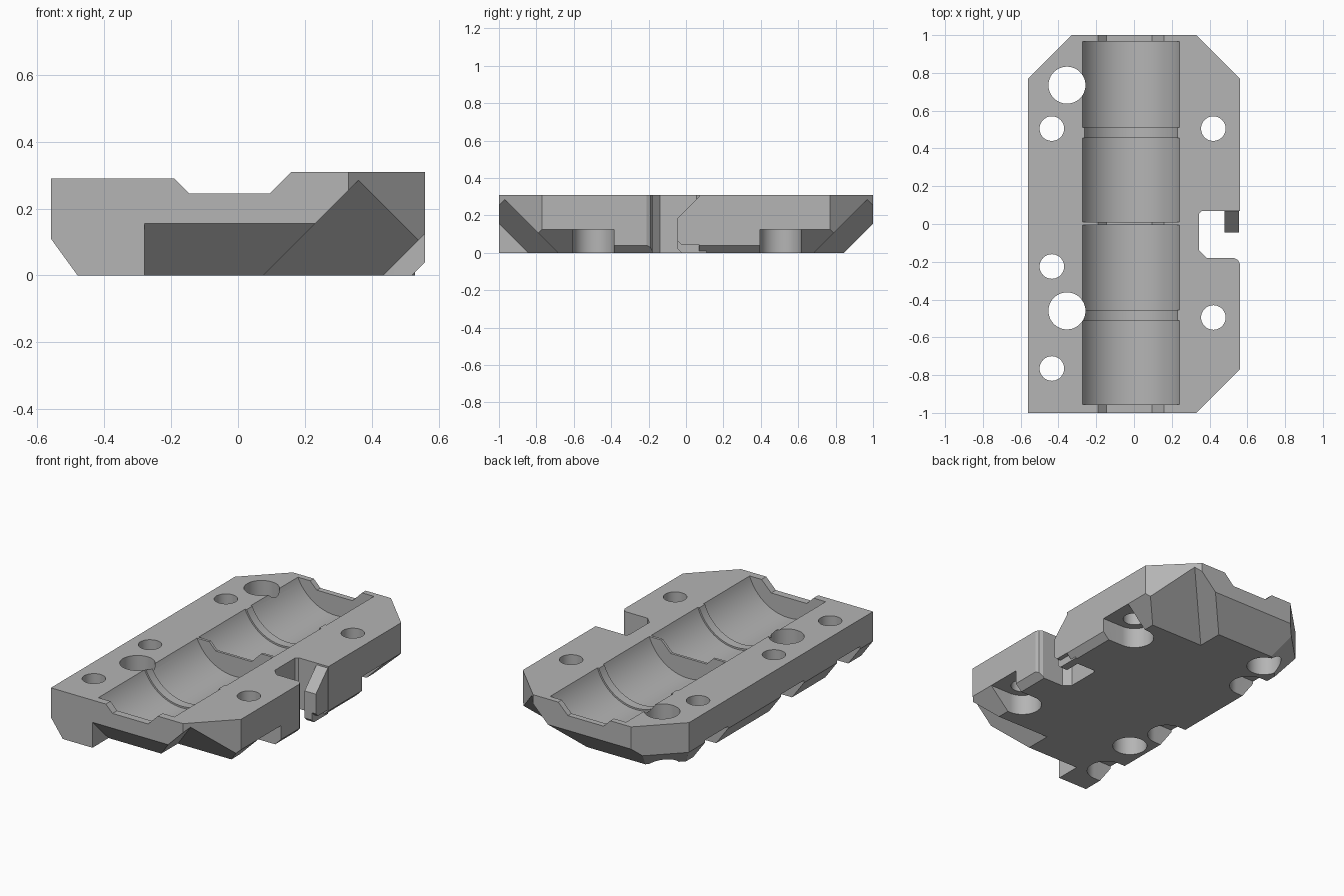
import bpy, bmesh, math
from mathutils import Vector

if "Cube" in bpy.data.objects:
    bpy.data.objects.remove(bpy.data.objects["Cube"], do_unlink=True)

grey = bpy.data.materials.new("plain_grey")
grey.use_nodes = True
colour = (0.46, 0.46, 0.46, 1)
grey.diffuse_color = colour
grey.node_tree.nodes["Principled BSDF"].inputs["Base Color"].default_value = colour


def hull(name, points):
    """Convex solid around the given points."""
    bm = bmesh.new()
    for p in points:
        bm.verts.new(p)
    res = bmesh.ops.convex_hull(bm, input=bm.verts)
    loose = [v for v in bm.verts if not v.link_faces]
    bmesh.ops.delete(bm, geom=loose, context="VERTS")
    bmesh.ops.dissolve_limit(bm, angle_limit=0.002, verts=bm.verts, edges=bm.edges)
    return to_object(name, bm)


def to_object(name, bm):
    bmesh.ops.recalc_face_normals(bm, faces=bm.faces)
    mesh = bpy.data.meshes.new(name)
    bm.to_mesh(mesh)
    bm.free()
    mesh.materials.append(grey)
    ob = bpy.data.objects.new(name, mesh)
    bpy.context.collection.objects.link(ob)
    return ob


def prism(name, profile, axis, lo, hi):
    """Extrude a 2D profile along an axis; the profile uses the other two axes in order."""
    def place(p, d):
        co = list(p)
        co.insert("xyz".index(axis), d)
        return co
    bm = bmesh.new()
    face = bm.faces.new([bm.verts.new(place(p, lo)) for p in profile])
    out = bmesh.ops.extrude_face_region(bm, geom=[face])
    step = Vector(place((0, 0), hi - lo))
    bmesh.ops.translate(bm, vec=step,
                        verts=[g for g in out["geom"] if isinstance(g, bmesh.types.BMVert)])
    return to_object(name, bm)


def circle(cx, cy, r, n=48):
    return [(cx + r * math.cos(2 * math.pi * i / n),
             cy + r * math.sin(2 * math.pi * i / n)) for i in range(n)]


def combine(target, tool, operation="DIFFERENCE"):
    mod = target.modifiers.new("combine", "BOOLEAN")
    mod.operation, mod.solver, mod.object = operation, "EXACT", tool
    bpy.context.view_layer.objects.active = target
    bpy.ops.object.modifier_apply(modifier=mod.name)
    bpy.data.objects.remove(tool, do_unlink=True)


# Main block with three clipped corners
body = prism("tray_body", [(-0.56, -1), (0.33, -1), (0.56, -0.77), (0.56, 0.77),
                           (0.33, 1), (-0.33, 1), (-0.56, 0.77)], "z", 0, 0.31)

# Lower left rim
combine(body, prism("rim_cutter", [(-0.7, 0.29), (-0.15, 0.29), (-0.15, 0.5), (-0.7, 0.5)],
                    "y", -1.2, 1.2))

# Shallow channel through the end walls and the centre divider
combine(body, prism("channel_cutter", [(-0.145, 0.245), (0.095, 0.245), (0.185, 0.335),
                                       (0.185, 0.5), (-0.235, 0.5), (-0.235, 0.335)],
                    "y", -1.2, 1.2))

# Two round troughs, each with a raised ring at its middle
for front, ring, back in ((-0.955, -0.483, -0.006), (0.01, 0.483, 0.965)):
    for r, lo, hi in ((0.265, front, back), (0.275, front, ring - 0.027),
                      (0.275, ring + 0.027, back)):
        combine(body, prism("trough_cutter", circle(-0.02, 0.4, r, 96), "y", lo, hi))

# Sloped underside at the front and back ends
combine(body, prism("front_slope_cutter", [(-1.2, -0.1), (-0.745, -0.1), (-1.2, 0.355)],
                    "x", -0.28, 0.8))
combine(body, prism("back_slope_cutter", [(1.2, -0.1), (0.745, -0.1), (1.2, 0.355)],
                    "x", -0.8, 0.8))

# Wedge cuts under the two right corners
for s in (1, -1):
    combine(body, hull("corner_cutter", [(x, s * y, z) for x, y, z in (
        (-0.025, -0.585, -0.1), (0.8, -0.585, -0.1), (0.8, -1.2, -0.1),
        (-0.025, -1.2, -0.1), (0.59, -1.2, 0.515), (0.8, -1.2, 0.515))]))

# Slope under the back left corner
combine(body, hull("left_corner_cutter", [(-0.56 + t - d, 0.77 + t + d, z)
                                          for t in (-0.4, 0.5)
                                          for d, z in ((-0.16, -0.1), (0.2, -0.1), (0.2, 0.37))]))

# Bevels along the lower side edges
combine(body, prism("left_bevel_cutter", [(-0.7, -0.1), (-0.407, -0.1), (-0.7, 0.303)],
                    "y", -1.2, 1.2))
for inner, lo, hi in ((0.435, -1.2, -0.5), (0.52, -0.5, 0.5), (0.435, 0.5, 1.2)):
    combine(body, prism("right_bevel_cutter", [(inner - 0.1, -0.1), (inner + 0.3, -0.1),
                                               (inner + 0.3, 0.3)], "y", lo, hi))

# Bolt holes with open-sided recesses below
for x, y in ((0.42, 0.505), (0.42, -0.495), (-0.435, 0.505), (-0.435, -0.225), (-0.435, -0.765)):
    combine(body, prism("bolt_hole_cutter", circle(x, y, 0.065), "z", -0.2, 0.5))
    out = 0.3 if x > 0 else -0.3
    combine(body, hull("recess_cutter", [(px + dx, py, z) for px, py in circle(x, y, 0.11)
                                         for dx in (0, out) for z in (-0.2, 0.125)]))

# Large wire holes
for y in (0.735, -0.46):
    combine(body, prism("wire_hole_cutter", circle(-0.355, y, 0.098), "z", -0.2, 0.5))

# Side notch with softened corners
combine(body, prism("notch_cutter", [(0.7, 0.07), (0.36, 0.07), (0.345, 0.055), (0.345, -0.14),
                                     (0.385, -0.18), (0.53, -0.18), (0.55, -0.19),
                                     (0.56, -0.21), (0.7, -0.21)], "z", -0.2, 0.5))

# Hook that reaches into the notch, with a slanted top
combine(body, prism("notch_hook", [(0.11, 0.045), (-0.025, 0.045), (-0.045, 0.065),
                                   (-0.045, 0.185), (0.08, 0.31), (0.11, 0.31)],
                    "x", 0.48, 0.556), "UNION")
combine(body, prism("hook_foot", [(0.11, 0), (-0.025, 0), (-0.045, 0.02),
                                  (-0.045, 0.08), (0.11, 0.08)], "x", 0.48, 0.53), "UNION")

bpy.ops.object.select_all(action="DESELECT")
body.select_set(True)
bpy.context.view_layer.objects.active = body
bpy.ops.object.shade_smooth_by_angle(angle=math.radians(25))
